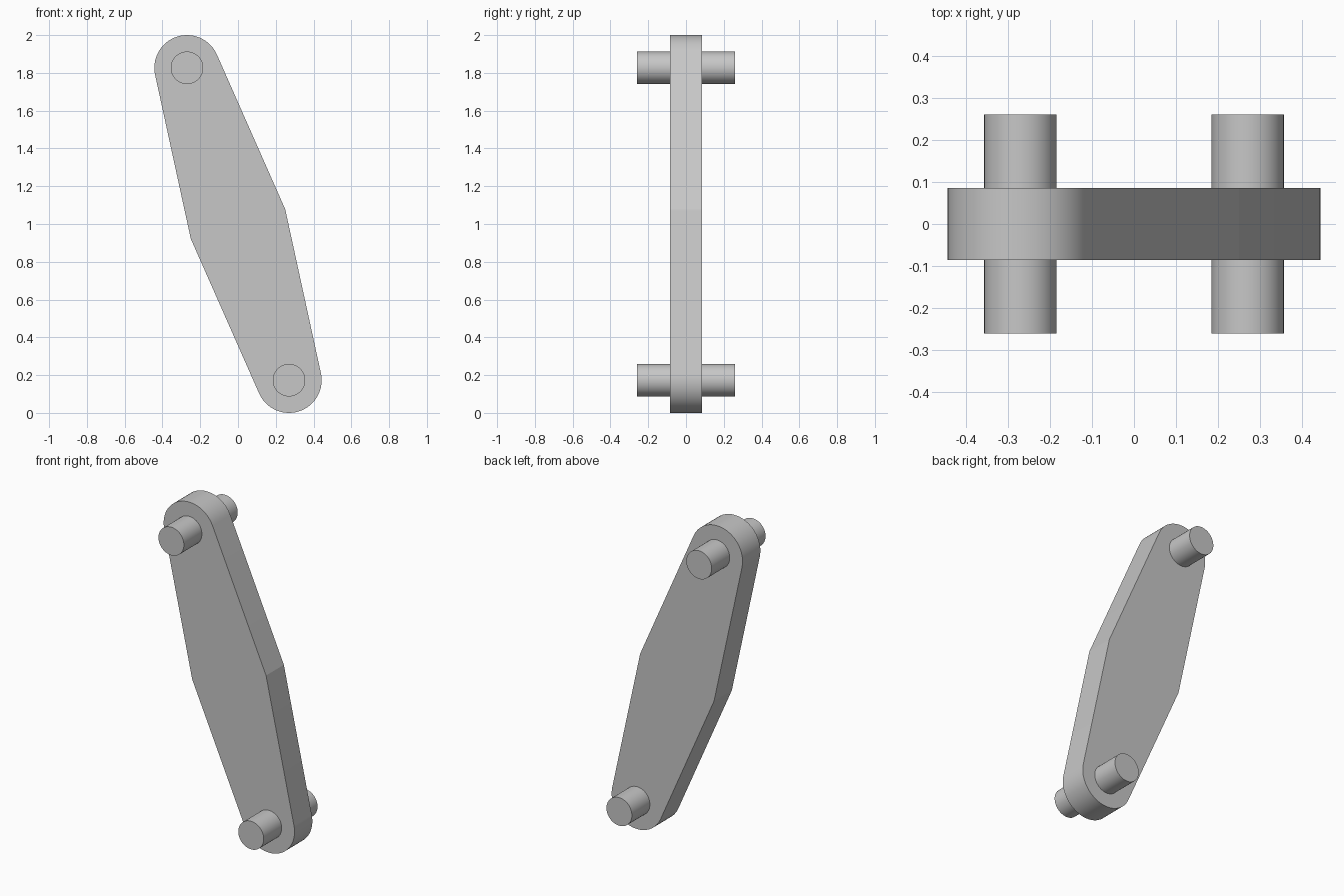
import bpy, bmesh
from math import acos, atan2, cos, sin, pi, radians
from mathutils import Vector, Matrix

cube = bpy.data.objects.get("Cube")
if cube:
    bpy.data.objects.remove(cube, do_unlink=True)

grey = bpy.data.materials.new("plain grey")
grey.use_nodes = True
colour = (0.57, 0.57, 0.57, 1)
grey.diffuse_color = colour
grey.node_tree.nodes["Principled BSDF"].inputs["Base Color"].default_value = colour

MID = Vector((0, 1))            # centre of the link in x, z
EYE = Vector((-0.27, 0.827))    # upper rounded end, from the centre
WAIST = Vector((0.25, 0.078))   # widest corner, from the centre
END_R, PIN_R = 0.173, 0.086
HALF_T, HALF_PIN = 0.086, 0.26
ARC_STEPS = 28


def finish(name, bm):
    bmesh.ops.recalc_face_normals(bm, faces=bm.faces)
    mesh = bpy.data.meshes.new(name)
    bm.to_mesh(mesh)
    bm.free()
    mesh.materials.append(grey)
    obj = bpy.data.objects.new(name, mesh)
    bpy.context.collection.objects.link(obj)
    bpy.ops.object.select_all(action="DESELECT")
    obj.select_set(True)
    bpy.context.view_layer.objects.active = obj
    bpy.ops.object.shade_smooth_by_angle(angle=radians(9))
    return obj


def tangent_angle(point, side):
    """Angle on the rounded end where a line from the point touches it."""
    d = point - EYE
    return atan2(d.y, d.x) + side * acos(END_R / d.length)


# Link plate: waist corner and rounded end, repeated by a half turn
start = tangent_angle(WAIST, 1)
stop = tangent_angle(-WAIST, -1) % (2 * pi)
half = [WAIST]
for i in range(ARC_STEPS + 1):
    a = start + (stop - start) * i / ARC_STEPS
    half.append(EYE + END_R * Vector((cos(a), sin(a))))
outline = half + [-p for p in half]

bm = bmesh.new()
verts = [bm.verts.new((p.x, -HALF_T, p.y + MID.y)) for p in outline]
face = bm.faces.new(verts)
back = bmesh.ops.extrude_face_region(bm, geom=[face], use_keep_orig=True)
moved = [g for g in back["geom"] if isinstance(g, bmesh.types.BMVert)]
bmesh.ops.translate(bm, verts=moved, vec=(0, 2 * HALF_T, 0))
finish("link_plate", bm)

# Pins through both ends
for name, sign in (("upper_pin", 1), ("lower_pin", -1)):
    c = MID + sign * EYE
    bm = bmesh.new()
    bmesh.ops.create_cone(
        bm, cap_ends=True, segments=64, radius1=PIN_R, radius2=PIN_R,
        depth=2 * HALF_PIN,
        matrix=Matrix.Translation((c.x, 0, c.y)) @ Matrix.Rotation(pi / 2, 4, "X"))
    finish(name, bm)
